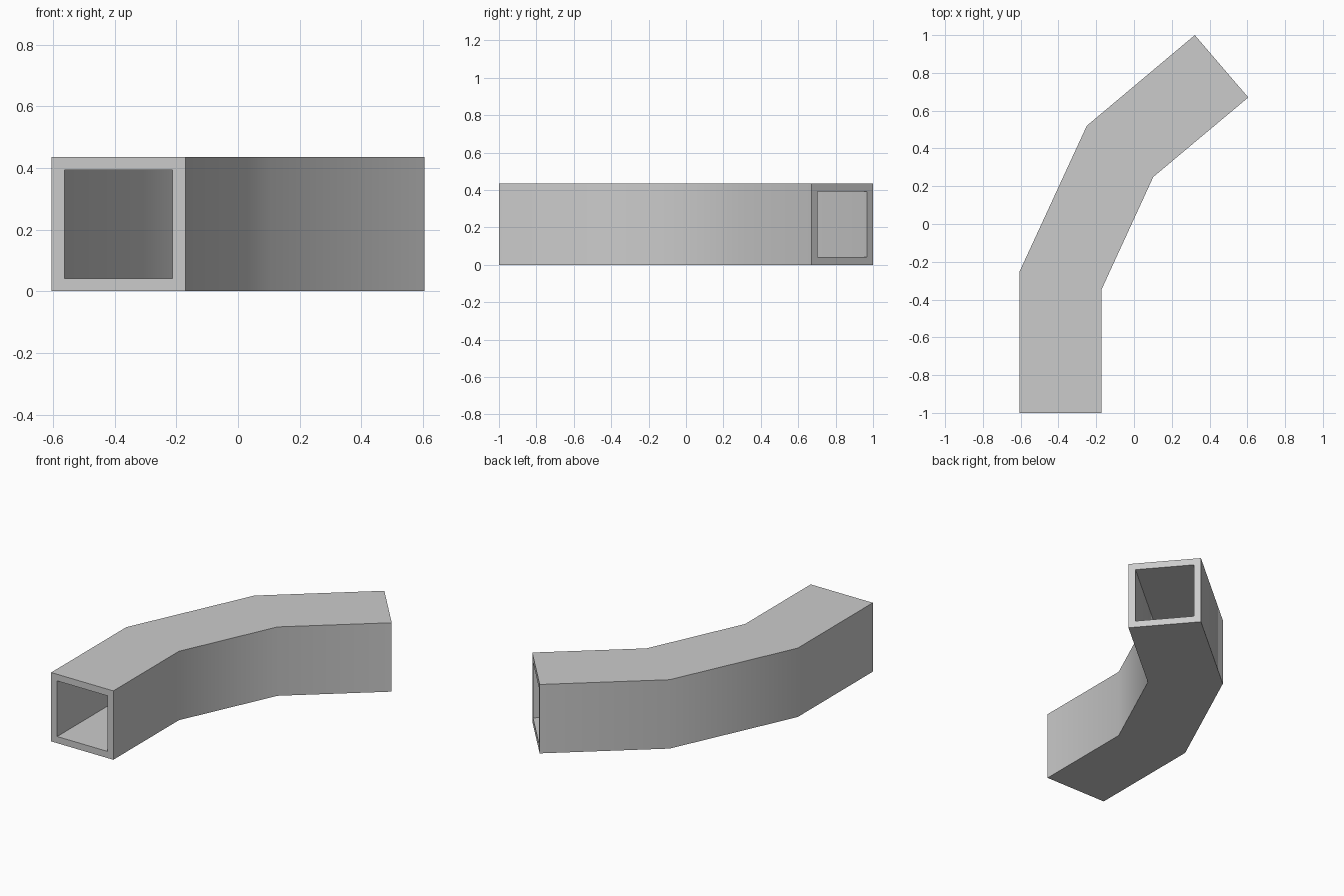
import bpy, bmesh, math
from mathutils import Vector

cube = bpy.data.objects.get("Cube")
if cube:
    bpy.data.objects.remove(cube, do_unlink=True)

HEIGHT = 0.435
WALL = 0.042
WIDTH = 0.434

# Plan outline of the duct: mitred stations along both side walls
left_side = [(-0.605, -1), (-0.605, -0.25), (-0.25, 0.52), (0.322, 1)]
right_side = [(-0.171, -1), (-0.171, -0.345), (0.102, 0.249), (0.605, 0.67)]

grey = bpy.data.materials.new("light grey metal")
grey.use_nodes = True
colour = (0.6, 0.6, 0.6, 1)
grey.diffuse_color = colour
grey.node_tree.nodes["Principled BSDF"].inputs["Base Color"].default_value = colour


def section(bm, left, right, inset):
    """Rectangular ring of vertices across the duct at one station."""
    a, b = Vector(left), Vector(right)
    step = (b - a) * (inset / WIDTH)
    a, b = a + step, b - step
    low, high = inset, HEIGHT - inset
    return [bm.verts.new((p.x, p.y, z))
            for p, z in ((a, low), (b, low), (b, high), (a, high))]


def bridge(bm, ring, other):
    for i in range(4):
        j = (i + 1) % 4
        bm.faces.new((ring[i], ring[j], other[j], other[i]))


# Hollow duct: outer skin, inner skin and a rim at each open end
bm = bmesh.new()
stations = list(zip(left_side, right_side))
outer = [section(bm, l, r, 0) for l, r in stations]
inner = [section(bm, l, r, WALL) for l, r in stations]
for skin in (outer, inner):
    for ring, other in zip(skin, skin[1:]):
        bridge(bm, ring, other)
for end in (0, -1):
    bridge(bm, outer[end], inner[end])
bmesh.ops.recalc_face_normals(bm, faces=bm.faces)

mesh = bpy.data.meshes.new("duct_bend")
bm.to_mesh(mesh)
bm.free()
mesh.materials.append(grey)
duct = bpy.data.objects.new("duct_bend", mesh)
bpy.context.collection.objects.link(duct)

# Smooth bends with crisp corners
bpy.ops.object.select_all(action="DESELECT")
duct.select_set(True)
bpy.context.view_layer.objects.active = duct
bpy.ops.object.shade_smooth_by_angle(angle=math.radians(35))
